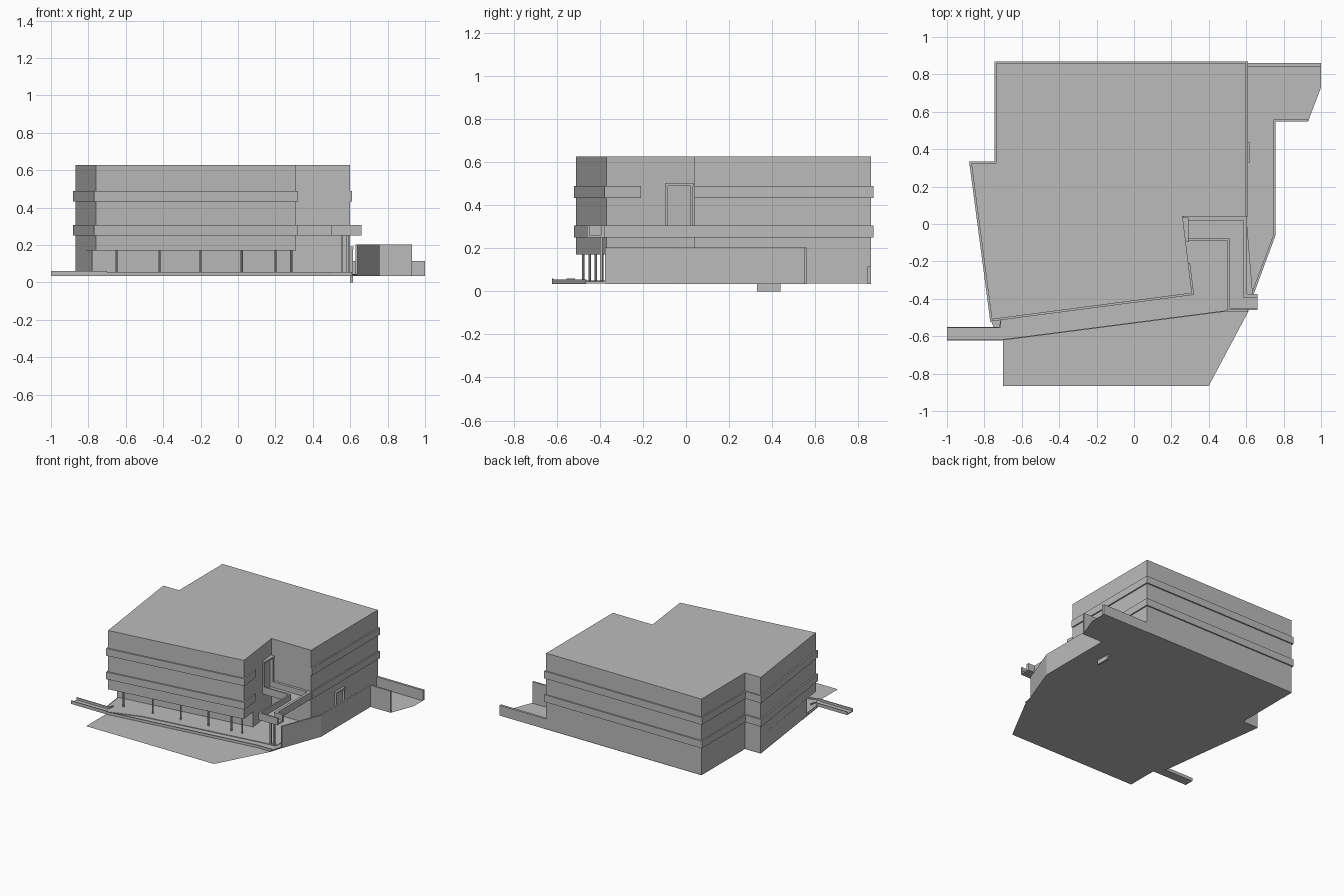
import bpy, bmesh
from mathutils import Vector

cube = bpy.data.objects.get("Cube")
if cube:
    bpy.data.objects.remove(cube)

grey = bpy.data.materials.new("plain grey")
grey.use_nodes = True
colour = (0.5, 0.5, 0.5, 1)
grey.diffuse_color = colour
grey.node_tree.nodes["Principled BSDF"].inputs["Base Color"].default_value = colour


def prism(name, outline, low, high):
    """Upright prism from a plan outline; a single flat face when low equals high."""
    bm = bmesh.new()
    face = bm.faces.new([bm.verts.new((x, y, low)) for x, y in outline])
    if high > low:
        grown = bmesh.ops.extrude_face_region(bm, geom=[face], use_keep_orig=True)
        verts = [g for g in grown["geom"] if isinstance(g, bmesh.types.BMVert)]
        bmesh.ops.translate(bm, verts=verts, vec=(0, 0, high - low))
        bmesh.ops.recalc_face_normals(bm, faces=bm.faces)
    mesh = bpy.data.meshes.new(name)
    bm.to_mesh(mesh)
    bm.free()
    mesh.materials.append(grey)
    obj = bpy.data.objects.new(name, mesh)
    bpy.context.collection.objects.link(obj)
    return obj


def box(name, x0, x1, y0, y1, low, high):
    return prism(name, [(x0, y0), (x1, y0), (x1, y1), (x0, y1)], low, high)


def strip(name, path, width, low, high):
    """Wall along a path, thickened to its left (to its right if width < 0)."""
    pts = [Vector(p) for p in path]
    normals = []
    for a, b in zip(pts, pts[1:]):
        d = (b - a).normalized()
        normals.append(Vector((-d.y, d.x)))
    side = []
    for i, p in enumerate(pts):
        n0, n1 = normals[max(i - 1, 0)], normals[min(i, len(normals) - 1)]
        side.append(p + (n0 + n1) * width / (1 + n0.dot(n1)))
    return prism(name, pts + side[::-1], low, high)


GROUND, SOFFIT, ROOF = 0.035, 0.17, 0.627

# Site ground
prism("ground", [(-0.70, -0.865), (0.40, -0.865), (0.61, -0.47), (0.64, -0.375),
                 (0.757, -0.06), (0.757, 0.547), (0.93, 0.547), (1, 0.73), (1, 0.86),
                 (-0.735, 0.86), (-0.735, 0.325), (-0.87, 0.325), (-0.76, -0.51),
                 (-0.70, -0.62)], GROUND, GROUND)

# Main building: upper floors overhang a recessed ground floor
shared = [(0.60, 0.04), (0.60, 0.86), (-0.735, 0.86), (-0.735, 0.325), (-0.87, 0.325)]
front_left, front_right, inner = (-0.76, -0.51), (0.31, -0.37), (0.26, 0.04)
prism("upper_floors", [inner] + shared + [front_left, front_right], SOFFIT, ROOF)
prism("ground_floor", [inner] + shared + [(-0.78, -0.37), (0.29, -0.23)],
      GROUND + 0.002, SOFFIT)

# Projecting bands around the outside
band_path = shared + [front_left, front_right, (0.29, -0.21)]
for name, low in (("lower_band", 0.25), ("upper_band", 0.433)):
    strip(name, band_path, -0.01, low, low + 0.056)

# Columns below the overhang
for x in (-0.65, -0.42, -0.20, 0.02, 0.20, 0.285):
    y = front_left[1] + 0.131 * (x - front_left[0]) + 0.018
    bpy.ops.mesh.primitive_cylinder_add(vertices=8, radius=0.006, depth=SOFFIT - 0.04,
                                        location=(x, y, (SOFFIT + 0.04) / 2))
    column = bpy.context.object
    column.name = "column"
    column.data.materials.append(grey)

# Terrace, raised inner step and front kerb
prism("terrace", [(-0.72, -0.62), (0.50, -0.465), (0.61, -0.465), (0.635, -0.375),
                  (0.60, 0.05), (0.20, 0.05), (-0.79, -0.30), (-0.76, -0.53)],
      GROUND + 0.001, 0.045)
prism("upper_terrace", [(-0.70, -0.61), (-0.45, -0.53), (0.50, -0.40), (0.60, -0.39),
                        (0.60, 0.05), (0.20, 0.05), (-0.78, -0.30), (-0.75, -0.53)],
      0.04, 0.05)
strip("front_kerb", [(-0.70, -0.622), (0.50, -0.467), (0.61, -0.467)], 0.006, GROUND, 0.055)

# Side walkway with two kerbs
box("walkway", -1, -0.70, -0.622, -0.55, GROUND, 0.042)
strip("walkway_front_kerb", [(-1, -0.622), (-0.70, -0.622)], 0.006, GROUND, 0.06)
strip("walkway_back_kerb", [(-1, -0.55), (-0.72, -0.55), (-0.715, -0.515)],
      -0.006, GROUND, 0.06)

# Retaining wall and low back wall
strip("retaining_wall", [(0.64, -0.375), (0.757, -0.06), (0.757, 0.547), (0.93, 0.547)],
      0.012, GROUND, 0.203)
box("low_back_wall", 0.60, 1, 0.842, 0.86, GROUND, 0.115)

# Balcony deck with parapets and supporting posts
deck = [(0.275, -0.09), (0.50, -0.09), (0.50, -0.46), (0.66, -0.46), (0.66, -0.375),
        (0.605, -0.375), (0.605, 0.04)]
prism("balcony_deck", deck + [(0.265, 0.04)], 0.25, 0.262)
strip("inner_parapet", deck[:4], 0.012, 0.25, 0.306)
strip("outer_parapet", deck[4:] + [(0.265, 0.04)], 0.02, 0.25, 0.306)
for x in (0.55, 0.58):
    box("balcony_post", x, x + 0.012, -0.40, -0.388, 0.05, 0.25)

# Balcony door surround
for y in (-0.095, 0.02):
    box("balcony_door_jamb", 0.25, 0.288, y, y + 0.012, 0.262, 0.50)
box("balcony_door_head", 0.25, 0.292, -0.097, 0.034, 0.49, 0.503)

# Side door frame
for y in (0.33, 0.428):
    box("side_door_jamb", 0.598, 0.615, y, y + 0.01, 0, 0.19)
box("side_door_head", 0.598, 0.618, 0.33, 0.438, 0.18, 0.192)
box("side_door_sill", 0.598, 0.612, 0.33, 0.438, 0, 0.034)
